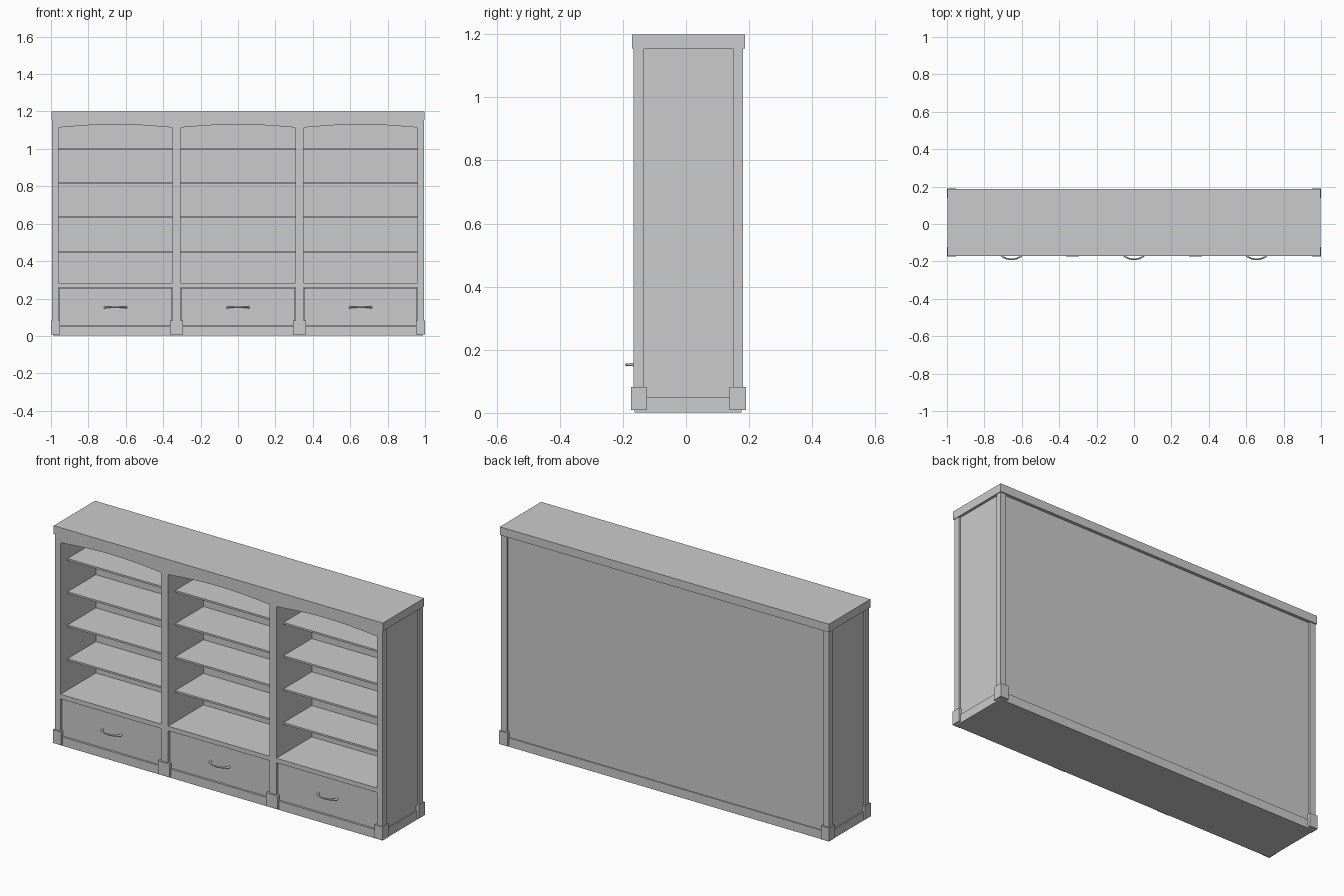
import bpy, bmesh, math
from mathutils import Vector

if "Cube" in bpy.data.objects:
    bpy.data.objects.remove(bpy.data.objects["Cube"])


def link(name, mesh):
    ob = bpy.data.objects.new(name, mesh)
    bpy.context.collection.objects.link(ob)
    return ob


def box(name, x, y, z):
    """Box from (min, max) pairs."""
    bm = bmesh.new()
    bmesh.ops.create_cube(bm, size=1)
    for v in bm.verts:
        v.co = Vector([(r[0] + r[1]) / 2 + c * (r[1] - r[0]) for c, r in zip(v.co, (x, y, z))])
    me = bpy.data.meshes.new(name)
    bm.to_mesh(me)
    bm.free()
    return link(name, me)


def both(name, x, y, z):
    """Box and its mirror image on the other side of x = 0."""
    box(name + "_right", x, y, z)
    box(name + "_left", (-x[1], -x[0]), y, z)


FRONT, BACK, CEIL = -0.1665, 0.181, 1.154
BAYS = [(-0.960, -0.350), (-0.307, 0.307), (0.350, 0.960)]

# Top slab and base
box("top_slab", (-0.998, 0.998), (-0.171, 0.187), (CEIL, 1.199))
box("base", (-0.990, 0.990), (-0.163, 0.176), (0.002, 0.050))

# Corner posts, recessed sides, back
both("front_post", (0.960, 0.994), (FRONT, -0.133), (0.009, CEIL))
both("back_post", (0.960, 0.994), (0.149, BACK), (0.009, CEIL))
both("side_panel", (0.960, 0.984), (-0.133, 0.149), (0.050, CEIL))
box("back_panel", (-0.960, 0.960), (0.140, 0.170), (0.050, CEIL))

# Dividers
both("divider", (0.307, 0.350), (FRONT, 0.140), (0.050, CEIL))

# Plinth blocks
both("front_foot_block", (0.951, 1.0), (-0.1745, -0.124), (0.009, 0.082))
both("back_foot_block", (0.951, 1.0), (0.138, 0.190), (0.009, 0.082))
both("divider_foot_block", (0.293, 0.363), (-0.1745, -0.124), (0.009, 0.082))


def arched_apron(name, x0, x1):
    """Rail under the top with notched corners and a shallow arch."""
    inset = 0.022
    pts = [(x1, CEIL), (x0, CEIL), (x0, 1.108), (x0 + 0.004, 1.115), (x0 + inset, 1.116)]
    n = 20
    for i in range(1, n):
        t = i / n
        pts.append((x0 + inset + t * (x1 - x0 - 2 * inset),
                    1.116 + 0.015 * math.sin(math.pi * t)))
    pts += [(x1 - inset, 1.116), (x1 - 0.004, 1.115), (x1, 1.108)]
    bm = bmesh.new()
    face = bm.faces.new([bm.verts.new((x, FRONT, z)) for x, z in pts])
    ext = bmesh.ops.extrude_face_region(bm, geom=[face])
    bmesh.ops.translate(bm, vec=(0, 0.025, 0),
                        verts=[g for g in ext["geom"] if isinstance(g, bmesh.types.BMVert)])
    bmesh.ops.recalc_face_normals(bm, faces=bm.faces)
    me = bpy.data.meshes.new(name)
    bm.to_mesh(me)
    bm.free()
    link(name, me)


def handle(name, cx, y0):
    """Bowed pull, thicker at both ends."""
    bm = bmesh.new()
    rings, seg, n = [], 10, 18
    for i in range(n + 1):
        t = -1 + 2 * i / n
        a = t * math.pi / 2
        c = Vector((cx + 0.056 * math.sin(a), y0 - 0.0315 * math.cos(a), 0.153))
        tangent = Vector((0.056 * math.cos(a), 0.0315 * math.sin(a), 0)).normalized()
        side = tangent.cross(Vector((0, 0, 1)))
        r = 0.0042 + 0.003 * abs(t) ** 4
        rings.append([bm.verts.new(c + r * (side * math.cos(k) + Vector((0, 0, math.sin(k)))))
                      for k in [2 * math.pi * j / seg for j in range(seg)]])
    for a, b in zip(rings, rings[1:]):
        for j in range(seg):
            k = (j + 1) % seg
            bm.faces.new((a[j], a[k], b[k], b[j]))
    bm.faces.new(rings[0])
    bm.faces.new(rings[-1])
    bmesh.ops.recalc_face_normals(bm, faces=bm.faces)
    me = bpy.data.meshes.new(name)
    bm.to_mesh(me)
    bm.free()
    ob = link(name, me)
    bpy.context.view_layer.objects.active = ob
    ob.select_set(True)
    bpy.ops.object.shade_smooth_by_angle(angle=math.radians(40))
    ob.select_set(False)


# Contents of each bay
for i, (x0, x1) in enumerate(BAYS, 1):
    arched_apron(f"arched_apron_{i}", x0, x1)
    box(f"deck_{i}", (x0, x1), (FRONT, 0.140), (0.258, 0.283))
    for j, z in enumerate((0.455, 0.640, 0.822, 1.004), 1):
        box(f"shelf_{i}_{j}", (x0, x1), (-0.105, 0.140), (z - 0.010, z))
    box(f"drawer_{i}", (x0 + 0.003, x1 - 0.003), (-0.157, 0.130), (0.053, 0.255))
    handle(f"drawer_handle_{i}", (x0 + x1) / 2, -0.157)
